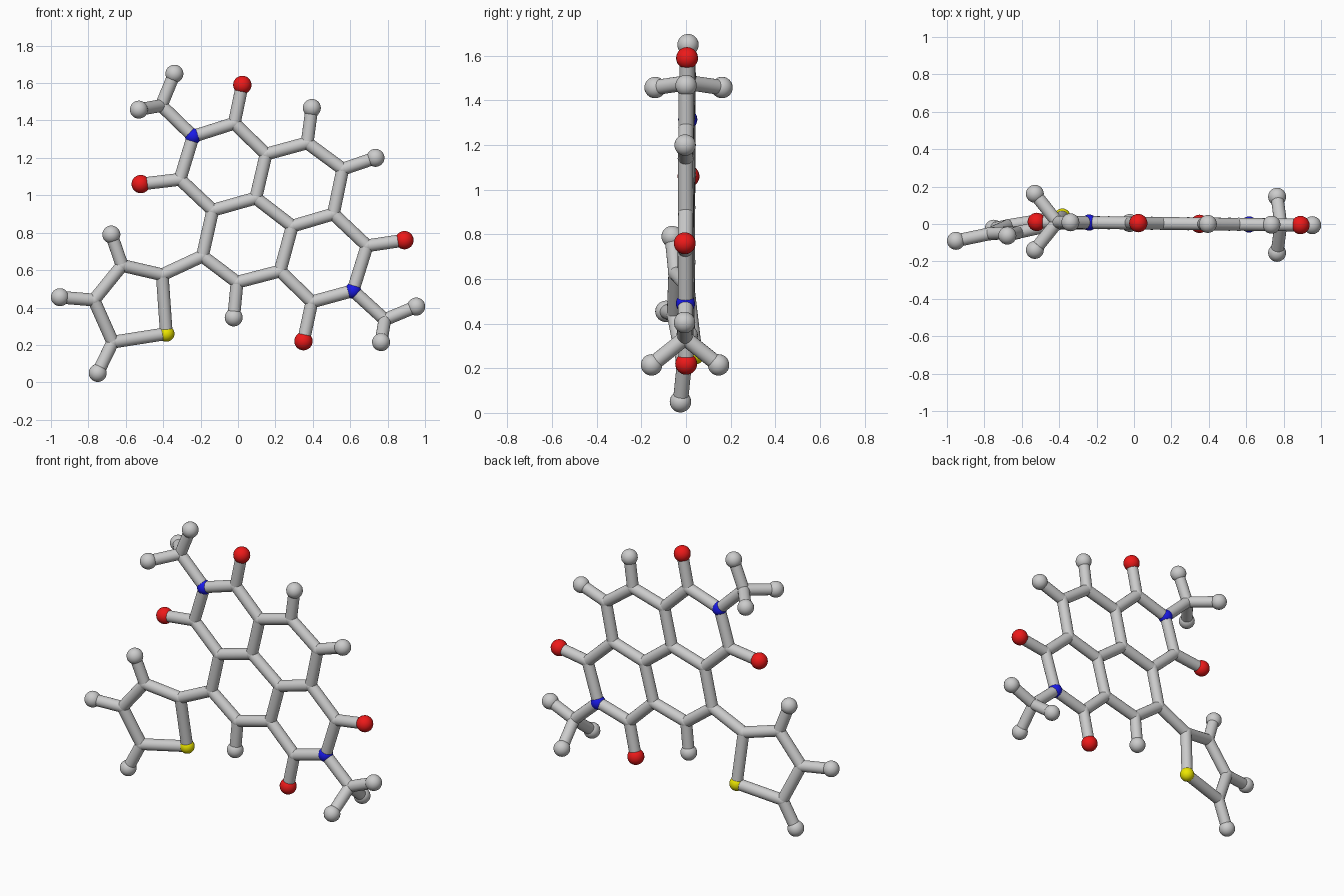
import bpy
from mathutils import Vector

if "Cube" in bpy.data.objects:
    bpy.data.objects.remove(bpy.data.objects["Cube"])

BOND_R = 0.034


def material(name, rgb):
    m = bpy.data.materials.new(name)
    m.diffuse_color = (*rgb, 1)
    m.use_nodes = True
    m.node_tree.nodes["Principled BSDF"].inputs["Base Color"].default_value = m.diffuse_color
    return m


RED = material("red", (0.85, 0.01, 0.01))
BLUE = material("blue", (0.01, 0.01, 0.8))
YELLOW = material("yellow", (0.85, 0.8, 0.0))

# kind: (part name, radius, material)
KINDS = {
    "C": ("carbon_joint", 0.0355, None),
    "H": ("hydrogen_ball", 0.048, None),
    "O": ("oxygen_ball", 0.049, RED),
    "N": ("nitrogen_joint", 0.043, BLUE),
    "S": ("sulfur_joint", 0.043, YELLOW),
}


def core(x, z, dy=0.0):
    """Point on the nearly flat, slightly turned core plane."""
    return Vector((x, 0.005 - 0.012 * x + dy, z))


# Fused ring core, side groups and both methyl groups
atoms = {
    "N1": core(-.24, 1.315), "Ca": core(-.02, 1.385), "Cb": core(.15, 1.22),
    "Cc": core(.095, .985), "Cd": core(-.135, .92), "Ce": core(-.31, 1.085),
    "Cf": core(.37, 1.28), "Cg": core(.56, 1.14), "Ch": core(.51, .90),
    "Ci": core(.29, .835), "Cj": core(-.19, .675), "Ck": core(-.005, .535),
    "Cl": core(.225, .595), "Cm": core(.395, .43), "N2": core(.615, .49),
    "Cn": core(.69, .73),
    "O1": core(.023, 1.59), "O2": core(-.52, 1.06),
    "O3": core(.35, .22), "O4": core(.89, .76),
    "H1": core(.395, 1.467), "H2": core(.735, 1.20), "H3": core(-.023, .347),
    "Co": core(-.41, 1.48), "H4": core(-.34, 1.65),
    "H5": core(-.53, 1.458, .15), "H6": core(-.53, 1.458, -.15),
    "Cp": core(.785, .335), "H7": core(.953, .405),
    "H8": core(.765, .215, .15), "H9": core(.765, .215, -.15),
    # Five-sided ring, twisted out of the core plane
    "Cq": Vector((-.405, .003, .575)), "S1": Vector((-.383, .04, .26)),
    "Cr": Vector((-.67, -.008, .215)), "Cs": Vector((-.77, -.052, .44)),
    "Ct": Vector((-.62, -.045, .625)), "Hr": Vector((-.75, -.025, .05)),
    "Hs": Vector((-.952, -.09, .455)), "Ht": Vector((-.677, -.062, .79)),
}

# Chains of bonded atoms
chains = [
    "N1 Ca Cb Cc Cd Ce N1", "Cb Cf Cg Ch Ci Cc", "Cd Cj Ck Cl Ci",
    "Cl Cm N2 Cn Ch", "Ca O1", "Ce O2", "Cm O3", "Cn O4",
    "Cf H1", "Cg H2", "Ck H3", "N1 Co H4", "H5 Co H6", "N2 Cp H7", "H8 Cp H9",
    "Cj Cq S1 Cr Cs Ct Cq", "Cr Hr", "Cs Hs", "Ct Ht",
]


def finish(name, mat=None):
    ob = bpy.context.object
    ob.name = name
    bpy.ops.object.shade_smooth_by_angle()
    if mat:
        ob.data.materials.append(mat)


# Atom balls and joints
for key, pos in atoms.items():
    name, radius, mat = KINDS[key[0]]
    bpy.ops.mesh.primitive_uv_sphere_add(segments=24, ring_count=16, radius=radius, location=pos)
    finish(name, mat)

# Bond rods
for chain in chains:
    keys = chain.split()
    for a, b in zip(keys, keys[1:]):
        p, q = atoms[a], atoms[b]
        d = q - p
        bpy.ops.mesh.primitive_cylinder_add(
            vertices=20, radius=BOND_R, depth=d.length, location=(p + q) / 2,
            rotation=d.to_track_quat('Z', 'Y').to_euler())
        finish("bond_rod")
